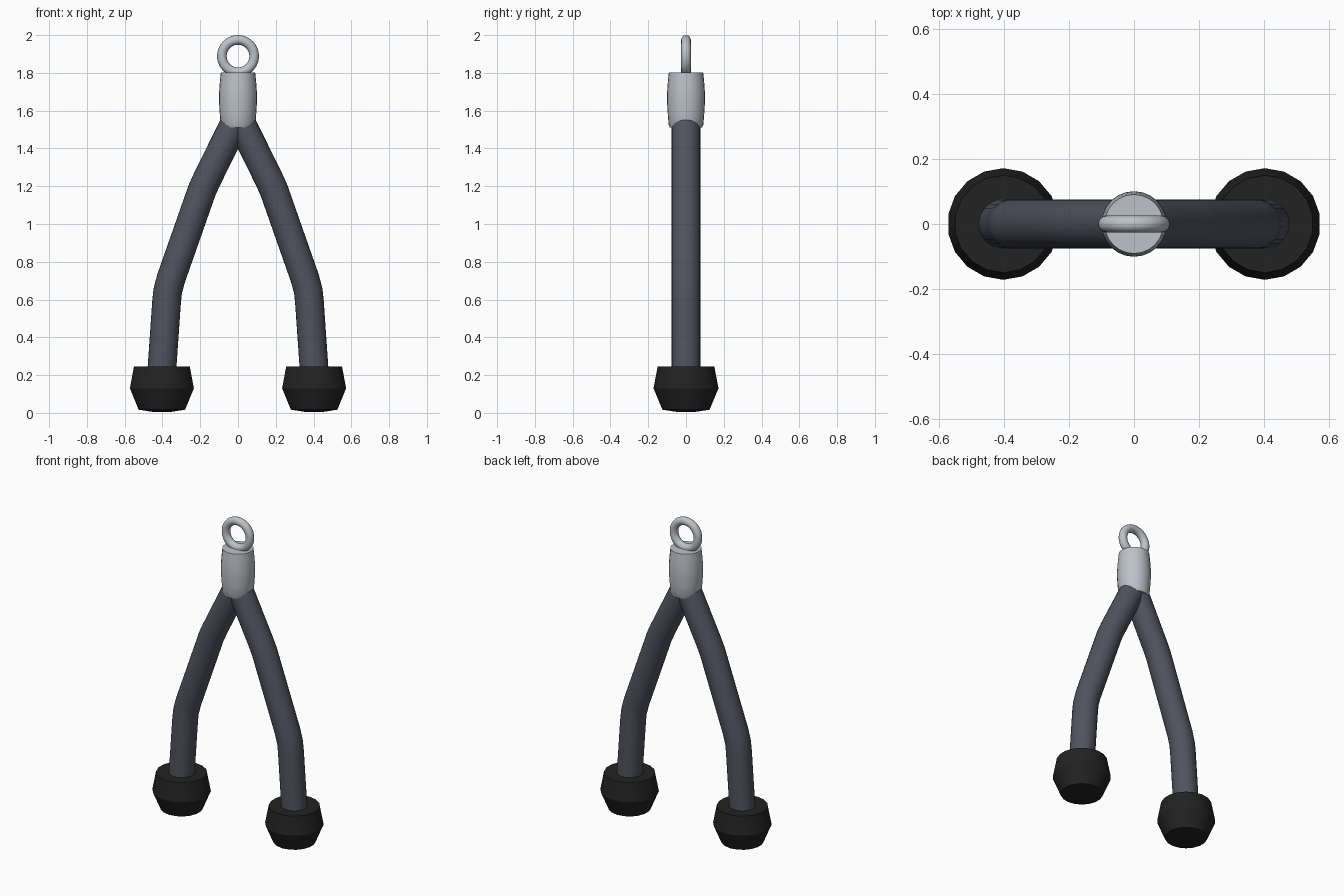
import bpy
import math
from mathutils import Vector

cube = bpy.data.objects.get("Cube")
if cube:
    bpy.data.objects.remove(cube, do_unlink=True)


def material(name, color):
    m = bpy.data.materials.new(name)
    m.use_nodes = True
    m.diffuse_color = (*color, 1)
    m.node_tree.nodes["Principled BSDF"].inputs["Base Color"].default_value = (*color, 1)
    return m


steel = material("light steel", (0.5, 0.54, 0.58))
cord = material("slate rope", (0.08, 0.086, 0.115))
rubber = material("black rubber", (0.016, 0.016, 0.016))


def add_mesh(name, verts, faces, mat, angle):
    mesh = bpy.data.meshes.new(name)
    mesh.from_pydata(verts, [], faces)
    mesh.materials.append(mat)
    obj = bpy.data.objects.new(name, mesh)
    bpy.context.collection.objects.link(obj)
    smooth(obj, angle)
    return obj


def smooth(obj, angle):
    bpy.ops.object.select_all(action='DESELECT')
    obj.select_set(True)
    bpy.context.view_layer.objects.active = obj
    bpy.ops.object.shade_smooth_by_angle(angle=math.radians(angle))


def skin(name, rings, mat, angle):
    """Join rings of equal length into a closed, capped tube."""
    n = len(rings[0])
    verts = [v for ring in rings for v in ring]
    faces = [(r * n + i, r * n + (i + 1) % n, (r + 1) * n + (i + 1) % n, (r + 1) * n + i)
             for r in range(len(rings) - 1) for i in range(n)]
    faces.append(tuple(reversed(range(n))))
    faces.append(tuple(range(len(verts) - n, len(verts))))
    return add_mesh(name, verts, faces, mat, angle)


def lathe(name, profile, x, sides, mat, angle):
    turn = [math.pi / 2 + 2 * math.pi * i / sides for i in range(sides)]
    rings = [[(x + r * math.cos(a), r * math.sin(a), z) for a in turn] for r, z in profile]
    return skin(name, rings, mat, angle)


def rope(name, path, radius, sides, mat):
    """Sweep a circle along a path in the xz plane, mitred at each bend."""
    pts = [Vector((x, 0, z)) for x, z in path]
    rings = []
    for i, p in enumerate(pts):
        before = (p - pts[max(i - 1, 0)]).normalized()
        after = (pts[min(i + 1, len(pts) - 1)] - p).normalized()
        t = (before + after).normalized()
        side = Vector((t.z, 0, -t.x))
        ring = []
        for k in range(sides):
            a = 2 * math.pi * k / sides
            ring.append(p + radius * (math.cos(a) * side + math.sin(a) * Vector((0, 1, 0))))
        rings.append(ring)
    return skin(name, rings, mat, 40)


# Two bent ropes with rubber end stops
rope_path = [(0.405, 0.2), (0.378, 0.59), (0.372, 0.645), (0.355, 0.71),
             (0.19, 1.18), (0.165, 1.235), (0.0, 1.57)]
stop_profile = [(0.04, 0.004), (0.125, 0.017), (0.172, 0.13), (0.15, 0.246)]
for label, s in (("left", 1), ("right", -1)):
    rope(label + "_rope", [(s * x, z) for x, z in rope_path], 0.076, 28, cord)
    lathe(label + "_end_stop", stop_profile, s * 0.403, 18, rubber, 30)

# Barrel sleeve clamping the ropes together
sleeve_profile = [(0.085, 1.51), (0.092, 1.525), (0.097, 1.59), (0.101, 1.65),
                  (0.1, 1.7), (0.096, 1.755), (0.091, 1.803)]
lathe("sleeve", sleeve_profile, 0, 24, steel, 40)

# Hanging ring
bpy.ops.mesh.primitive_torus_add(major_radius=0.0855, minor_radius=0.0255,
                                 major_segments=40, minor_segments=16,
                                 location=(0, 0, 1.889), rotation=(math.pi / 2, 0, 0))
ring = bpy.context.object
ring.name = "hanging_ring"
ring.data.materials.append(steel)
smooth(ring, 60)
